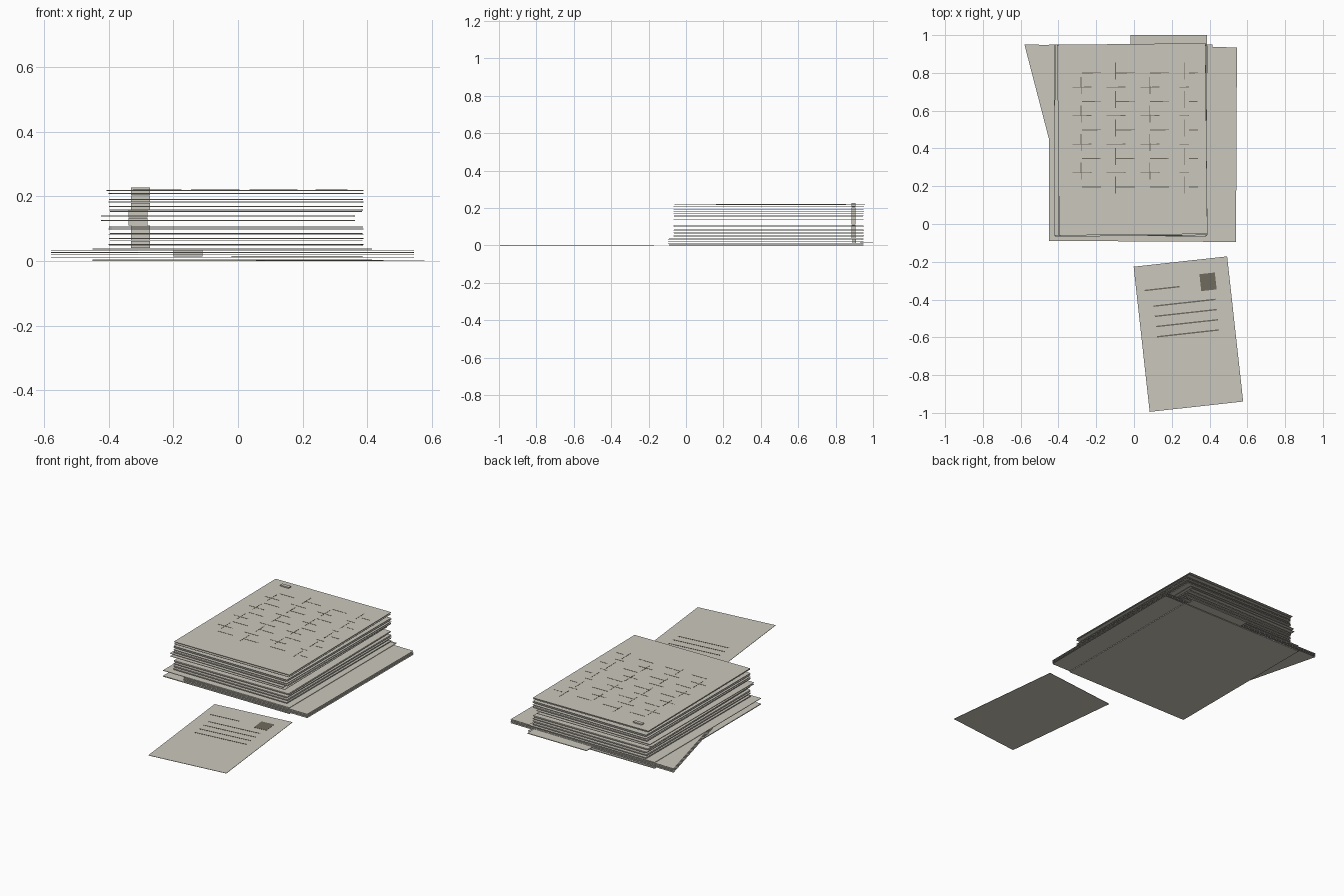
import bpy
import bmesh
import math
import random
from mathutils import Matrix, Vector

random.seed(4)
cube = bpy.data.objects.get("Cube")
if cube:
    bpy.data.objects.remove(cube)


def material(name, rgb):
    m = bpy.data.materials.new(name)
    m.use_nodes = True
    m.diffuse_color = (*rgb, 1)
    m.node_tree.nodes["Principled BSDF"].inputs["Base Color"].default_value = (*rgb, 1)
    return m


paper = material("warm_grey_paper", (0.6, 0.575, 0.505))
ink = material("dark_ink", (0.16, 0.145, 0.11))


def finish(name, bm, mat):
    mesh = bpy.data.meshes.new(name)
    bm.to_mesh(mesh)
    bm.free()
    mesh.materials.append(mat)
    obj = bpy.data.objects.new(name, mesh)
    bpy.context.collection.objects.link(obj)


def add_plate(bm, outline, z, thick):
    """Closed flat plate: a bottom, a top and a wall per edge."""
    low = [bm.verts.new((x, y, z)) for x, y in outline]
    high = [bm.verts.new((x, y, z + thick)) for x, y in outline]
    bm.faces.new(low[::-1])
    bm.faces.new(high)
    for i in range(len(low)):
        j = (i + 1) % len(low)
        bm.faces.new((low[i], low[j], high[j], high[i]))


def rect(cx, cy, w, d, angle=0):
    """Anticlockwise corners of a turned rectangle."""
    turn = Matrix.Rotation(math.radians(angle), 3, 'Z')
    corners = [(-w, -d), (w, -d), (w, d), (-w, d)]
    spots = [turn @ Vector((a / 2, b / 2, 0)) for a, b in corners]
    return [(cx + p.x, cy + p.y) for p in spots]


def plates(name, items, mat):
    bm = bmesh.new()
    for outline, z, thick in items:
        add_plate(bm, outline, z, thick)
    finish(name, bm, mat)


# Bottom folder: two covers around wide loose sheets
cover = rect(-0.018, 0.43, 0.865, 1.04)
plates("folder_bottom_cover", [(cover, 0, 0.005)], paper)
plates("folder_top_cover", [(cover, 0.036, 0.003)], paper)
wide = [(-0.31, -0.09), (0.54, -0.095), (0.545, 0.935), (-0.58, 0.95)]
plates("wide_sheets", [(wide, z, 0.002) for z in (0.01, 0.018, 0.025, 0.032)], paper)
plates("folder_tab", [(rect(0.183, 0.965, 0.405, 0.07), 0.012, 0.004)], paper)
plates("folder_clip", [(rect(-0.155, 0.9, 0.09, 0.02), 0.014, 0.02)], paper)

# Main stack of sheets, slightly turned against each other
levels = [0.046, 0.05, 0.063, 0.068, 0.08, 0.084, 0.098, 0.104, 0.124, 0.138,
          0.152, 0.157, 0.167, 0.181, 0.189, 0.208]
for i, z in enumerate(levels):
    shift = -0.025 if 0.11 < z < 0.15 else 0
    turn = random.uniform(-0.7, 0.7)
    sheet = rect(-0.006 + shift, 0.442, 0.78, 1.01, turn)
    plates(f"sheet_{i + 1}", [(sheet, z, 0.0025)], paper)
plates("top_sheet", [(rect(-0.009, 0.448, 0.785, 1.01, 0.6), 0.217, 0.003)], paper)

# Column of clips near the back left of the stack
for i in range(8):
    z = 0.04 + i * 0.0235
    cx = -0.31 if 0.11 < z < 0.15 else -0.302
    plates(f"clip_{i + 1}", [(rect(cx, 0.895, 0.06, 0.022), z, 0.0225)], paper)

# Printed woven grid on the top sheet
marks = []
for row in range(9):
    y = 0.8 - row * 0.0755
    for col in range(4):
        x = -0.225 + col * 0.18 - 0.05 * (row % 2)
        length = 0.1 if col < 3 else 0.05
        marks.append((rect(x, y, length, 0.004, 0.6), 0.22, 0.0008))
        if (row + col) % 2:
            marks.append((rect(-0.28 + col * 0.182, y + 0.01, 0.004, 0.09, 0.6), 0.22, 0.0008))
plates("printed_grid", marks, ink)

# Loose letter lying in front
TILT = 6.3
plates("letter", [(rect(0.288, -0.583, 0.498, 0.773, TILT), 0, 0.002)], paper)
plates("letter_stamp", [(rect(0.392, -0.306, 0.082, 0.09, TILT), 0.002, 0.001)], ink)
lines = [(rect(0.148, -0.342, 0.185, 0.007, TILT), 0.002, 0.001)]
for i in range(4):
    lines.append((rect(0.268 + i * 0.006, -0.417 - i * 0.054, 0.33, 0.007, TILT), 0.002, 0.001))
plates("letter_writing", lines, ink)
